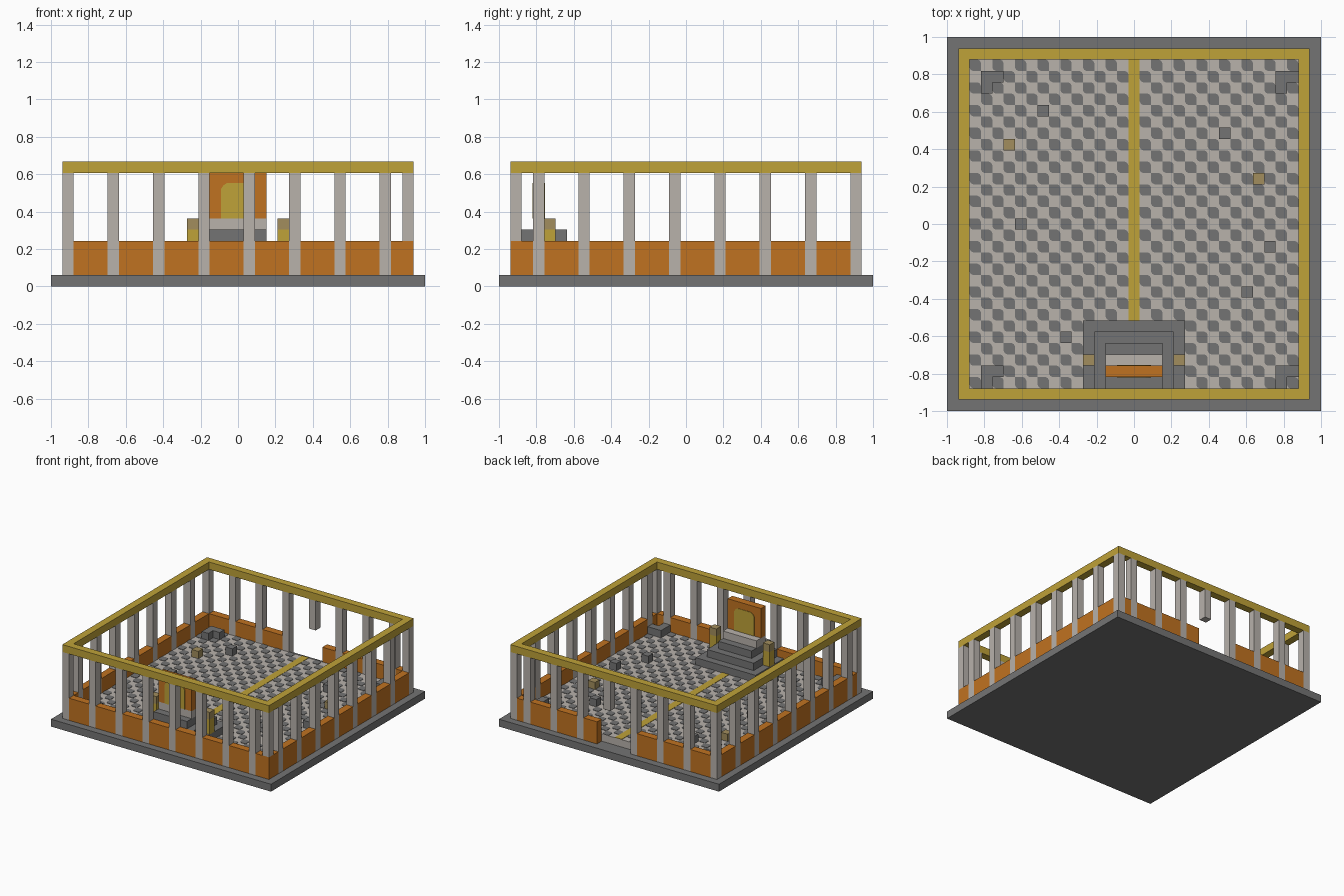
import bpy
import bmesh
from mathutils import Vector

cube = bpy.data.objects.get("Cube")
if cube:
    bpy.data.objects.remove(cube)

N = 33
U = 2 / N  # one block


def material(name, color):
    m = bpy.data.materials.new(name)
    m.use_nodes = True
    rgba = (*color, 1)
    m.diffuse_color = rgba
    bsdf = next(n for n in m.node_tree.nodes if n.type == 'BSDF_PRINCIPLED')
    bsdf.inputs["Base Color"].default_value = rgba
    return m


GREY = material("dark stone", (.175, .175, .175))
PALE = material("pale stone", (.48, .445, .41))
ORANGE = material("orange clay", (.53, .17, .015))
GOLD = material("gold", (.52, .36, .04))
TAN = material("tan brass", (.36, .27, .11))


def finish(name, bm, mat):
    bmesh.ops.recalc_face_normals(bm, faces=bm.faces)
    mesh = bpy.data.meshes.new(name)
    bm.to_mesh(mesh)
    bm.free()
    mesh.materials.append(mat)
    ob = bpy.data.objects.new(name, mesh)
    bpy.context.collection.objects.link(ob)
    return ob


def blocks(name, mat, boxes):
    """Boxes in block units: column, row, level, then width, depth, height."""
    bm = bmesh.new()
    for i, j, k, w, d, h in boxes:
        verts = bmesh.ops.create_cube(bm, size=1)["verts"]
        centre = Vector((i + w / 2 - N / 2, j + d / 2 - N / 2, k + h / 2))
        for v in verts:
            v.co = Vector((v.co.x * w, v.co.y * d, v.co.z * h)) + centre
            v.co *= U
    return finish(name, bm, mat)


def plate(bm, outline, normal, thick):
    """Extrude a flat outline into a thin plate."""
    face = bm.faces.new([bm.verts.new(p) for p in outline])
    out = bmesh.ops.extrude_face_region(bm, geom=[face])["geom"]
    for v in out:
        if isinstance(v, bmesh.types.BMVert):
            v.co += Vector(normal) * thick


# Base and raised floor
LO, HI = 1, N - 2
blocks("base", GREY, [(0, 0, 0, N, N, 1)])
blocks("floor", PALE, [(2, 2, 1, N - 4, N - 4, 1)])

# Dark floor tiles with two clipped corners
bm = bmesh.new()
shape = [(0, .3), (.1, .1), (.3, 0), (1, 0), (1, .7), (.9, .9), (.7, 1), (0, 1)]
for i in range(2, N - 2):
    for j in range(2, N - 2):
        if (i + j) % 2 == 0 and i != N // 2:
            pts = [((i + a - N / 2) * U, (j + b - N / 2) * U, 2 * U) for a, b in shape]
            plate(bm, pts, (0, 0, 1), .003)
finish("floor_tiles", bm, GREY)
blocks("floor_strip", GOLD, [(16, 8, 2, 1, 23, .06)])

# Pillars around the edge; the doorway is at the back
cols = list(range(LO, HI, 4))
rows = list(range(3, HI, 4))
door = range(14, 19)
pillars, wall = [], []
for i in cols:
    pillars.append((i, LO, 1, 1, 1, 9))
    if i in door:
        pillars.append((i, HI, 6, 1, 1, 4))
    else:
        pillars.append((i, HI, 1, 1, 1, 9))
for j in rows:
    pillars += [(i, j, 1, 1, 1, 9) for i in (LO, HI)]
pillars += [(HI, HI, 1, 1, 1, 9), (HI, LO, 4, 1, 1, 6)]
blocks("pillars", PALE, pillars)

# Low wall panels between the pillars
for i in range(LO + 1, HI):
    if i not in cols:
        if i + 1 in cols or i + 1 == HI:
            start = max(c for c in cols if c < i) + 1
            run = i - start + 1
            wall.append((start, LO, 1, run, 1, 3))
            if start not in door and i not in door:
                wall.append((start, HI, 1, run, 1, 3))
wall.append((19, HI, 1, 2, 1, 3))
for x in (LO, HI):
    wall.append((x, 2, 1, 1, 1, 3))
    wall += [(x, j + 1, 1, 1, 3, 3) for j in rows]
wall.append((HI, LO, 1, 1, 1, 3))
blocks("wall_panels", ORANGE, wall)

# Top rail
blocks("top_rail", GOLD, [
    (LO, LO, 10, 31, 1, 1), (LO, HI, 10, 31, 1, 1),
    (LO, 2, 10, 1, 29, 1), (HI, 2, 10, 1, 29, 1)])

# Stepped dais with the throne
blocks("dais_steps", GREY,
       [(12 + s, 2, 2 + s, 9 - 2 * s, 6 - s, 1) for s in range(3)])
blocks("throne_seat", PALE, [(14, 3, 5, 5, 2, 1)])
blocks("throne_back", ORANGE, [(14, 3, 6, 5, 1, 4)])

# Rounded gold inlay on both faces of the throne back
bm = bmesh.new()
half = [(1.5, 0), (1.5, 2.6), (1.3, 2.9), (1, 3.1)]
outline = half + [(-x, z) for x, z in reversed(half)]
for row, side in ((3, -1), (4, 1)):
    pts = [(x * U, (row - N / 2) * U, (6 + z) * U) for x, z in outline]
    plate(bm, pts, (0, side, 0), .003)
finish("throne_inlay", bm, GOLD)

# Lamps beside the throne
blocks("lamp_posts", GOLD, [(i, 4, 3, 1, 1, 2) for i in (12, 20)])
blocks("lamp_heads", TAN, [(i, 4, 5, 1, 1, 1) for i in (12, 20)])

# Loose blocks and corner rubble on the floor
stones = [(8, 26), (24, 24), (6, 16), (28, 14), (26, 10), (10, 6)]
blocks("loose_stones", GREY, [(i, j, 2, 1, 1, 1) for i, j in stones])
blocks("loose_brass", TAN, [(i, j, 2, 1, 1, 1) for i, j in ((5, 23), (27, 20))])
rubble = []
for i in (3, 29):
    for j in (3, 29):
        rubble += [(i, j, 2, 2, 1, 1), (i, j - 1, 2, 1, 1, 1)]
blocks("corner_rubble", GREY, rubble)
